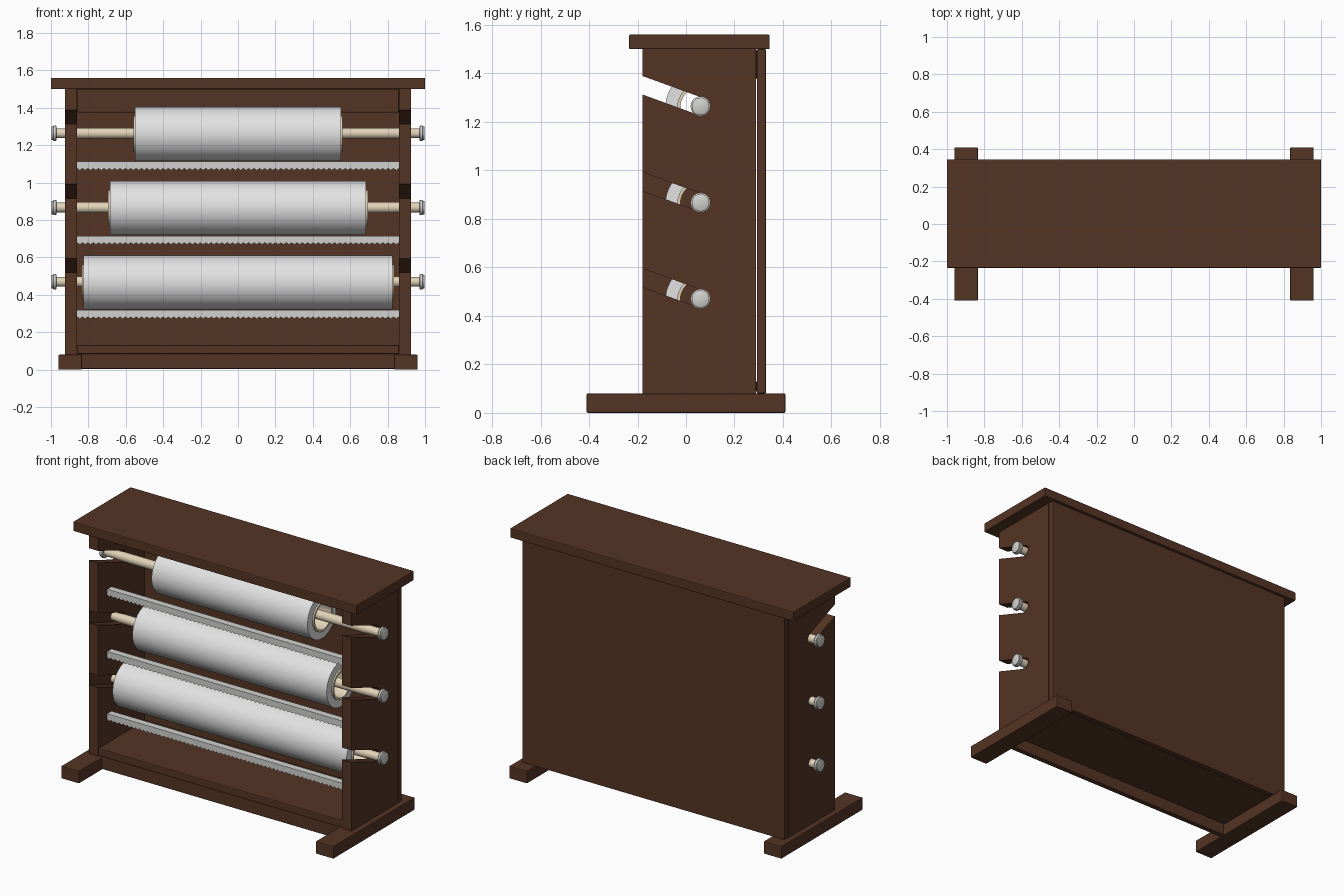
import bpy, bmesh, math
from mathutils import Matrix, Vector

cube = bpy.data.objects.get("Cube")
if cube:
    bpy.data.objects.remove(cube, do_unlink=True)


def material(name, r, g, b):
    m = bpy.data.materials.new(name)
    m.use_nodes = True
    m.diffuse_color = (r, g, b, 1)
    node = next(n for n in m.node_tree.nodes if n.type == 'BSDF_PRINCIPLED')
    node.inputs["Base Color"].default_value = (r, g, b, 1)
    return m


WOOD = material("dark wood", 0.09, 0.035, 0.018)
PAPER = material("white paper", 0.76, 0.76, 0.76)
METAL = material("pale metal", 0.64, 0.64, 0.62)
BEIGE = material("beige core", 0.76, 0.65, 0.48)


def finish(name, bm, mat, smooth=False, bevel=0):
    bmesh.ops.recalc_face_normals(bm, faces=bm.faces[:])
    mesh = bpy.data.meshes.new(name)
    bm.to_mesh(mesh)
    bm.free()
    mesh.materials.append(mat)
    ob = bpy.data.objects.new(name, mesh)
    bpy.context.collection.objects.link(ob)
    if bevel:
        mod = ob.modifiers.new("soft edges", 'BEVEL')
        mod.width = bevel
        mod.segments = 2
    if smooth:
        bpy.ops.object.select_all(action='DESELECT')
        ob.select_set(True)
        bpy.context.view_layer.objects.active = ob
        bpy.ops.object.shade_smooth_by_angle(angle=math.radians(35))
    return ob


def box(name, x, y, z, mat=WOOD, bevel=0.005):
    bm = bmesh.new()
    bmesh.ops.create_cube(bm, size=1)
    for v in bm.verts:
        for i, (lo, hi) in enumerate((x, y, z)):
            v.co[i] = lo if v.co[i] < 0 else hi
    return finish(name, bm, mat, bevel=bevel)


def prism(name, points, depth, mat):
    """Extrude a flat outline along a vector."""
    bm = bmesh.new()
    face = bm.faces.new([bm.verts.new(p) for p in points])
    out = bmesh.ops.extrude_face_region(bm, geom=[face], use_keep_orig=True)
    verts = [g for g in out["geom"] if isinstance(g, bmesh.types.BMVert)]
    bmesh.ops.translate(bm, verts=verts, vec=Vector(depth))
    return finish(name, bm, mat)


def lathe(name, profile, z, mat, closed=False, steps=40):
    """Revolve (x, radius) points around the roller axis."""
    bm = bmesh.new()
    pts = [bm.verts.new((x, AXIS_Y, z + r)) for x, r in profile]
    edges = [bm.edges.new(p) for p in zip(pts, pts[1:])]
    if closed:
        edges.append(bm.edges.new((pts[-1], pts[0])))
    bmesh.ops.spin(bm, geom=pts + edges, cent=(0, AXIS_Y, z), axis=(1, 0, 0),
                   angle=math.tau, steps=steps, use_merge=True)
    bmesh.ops.remove_doubles(bm, verts=bm.verts[:], dist=0.0002)
    return finish(name, bm, mat, smooth=True)


FRONT, BACK, AXIS_Y = -0.18, 0.288, 0.06
INNER, OUTER = 0.86, 0.925
ROLLS = [("lower", 0.47, 0.825), ("middle", 0.867, 0.685), ("upper", 1.264, 0.55)]


def notch(z, radius=0.036, tilt=math.radians(20)):
    """Round-ended slanted slot as (y, z) points, bottom to top."""
    reach = AXIS_Y - FRONT
    mouth = z + reach * math.tan(tilt)
    half = radius / math.cos(tilt)
    arc = []
    for i in range(9):
        a = -math.pi / 2 - tilt + math.pi * i / 8
        arc.append((AXIS_Y + radius * math.cos(a), z + radius * math.sin(a)))
    return [(FRONT, mouth - half)] + arc + [(FRONT, mouth + half)]


# Frame boards
box("top_board", (-1, 1), (-0.235, 0.345), (1.5, 1.56))
box("back_panel", (-OUTER, OUTER), (0.292, 0.33), (0.08, 1.5))
box("floor_board", (-INNER, INNER), (FRONT, 0.292), (0.085, 0.132))
box("front_rail", (-0.84, 0.84), (FRONT, -0.145), (0.005, 0.085))
box("upper_back_rail", (-INNER, INNER), (0.25, 0.292), (1.375, 1.5))

# Slotted sides and feet
outline = [(FRONT, 0.08)]
for _, z, _ in ROLLS:
    outline += notch(z)
outline += [(FRONT, 1.5), (BACK, 1.5), (BACK, 0.08)]
for side, s in (("left", 1), ("right", -1)):
    prism(side + "_side_panel", [(s * INNER, y, z) for y, z in outline],
          (s * (OUTER - INNER), 0, 0), WOOD)
    box(side + "_foot", sorted((s * 0.835, s * 0.96)), (-0.41, 0.41), (0, 0.08))

# Thin outer skins closing the two lower slots on the right side
for label, z, _ in ROLLS[:2]:
    prism(label + "_slot_skin", [(-OUTER, y, h) for y, h in notch(z)], (0.003, 0, 0), WOOD)

for label, z, half in ROLLS:
    # Paper roll with a hollow core
    lathe(label + "_paper_roll", [(-half, 0.145), (half, 0.145), (half, 0.095), (-half, 0.095)],
          z - 0.003, PAPER, closed=True, steps=64)
    tube = half + 0.01
    lathe(label + "_core_tube", [(-tube, 0.096), (tube, 0.096), (tube, 0.083), (-tube, 0.083)],
          z - 0.003, BEIGE, closed=True, steps=48)

    # Rod and end knobs
    lathe(label + "_rod", [(-0.98, 0), (-0.98, 0.026), (-0.9, 0.026), (-0.86, 0.029),
                           (0.86, 0.029), (0.9, 0.026), (0.98, 0.026), (0.98, 0)], z, BEIGE)
    for side, s in (("left", 1), ("right", -1)):
        lathe(f"{label}_{side}_knob", [(s * x, r) for x, r in (
            (0.97, 0), (0.97, 0.038), (0.974, 0.041), (0.986, 0.041),
            (0.989, 0.036), (0.996, 0.036), (0.998, 0.033), (0.998, 0))], z, METAL, steps=28)

    # Cutter bar with a serrated blade
    top = z - 0.152
    box(label + "_cutter_bar", (-INNER, INNER), (-0.085, -0.045), (top - 0.026, top), METAL, 0.002)
    teeth = 60
    pitch = 2 * INNER / teeth
    edge = [(-INNER, -0.091, top), (-INNER, -0.091, top - 0.036)]
    for i in range(teeth):
        edge.append((-INNER + (i + 0.5) * pitch, -0.091, top - 0.046))
        edge.append((-INNER + (i + 1) * pitch, -0.091, top - 0.036))
    edge.append((INNER, -0.091, top))
    prism(label + "_blade", edge, (0, 0.006, 0), METAL)
